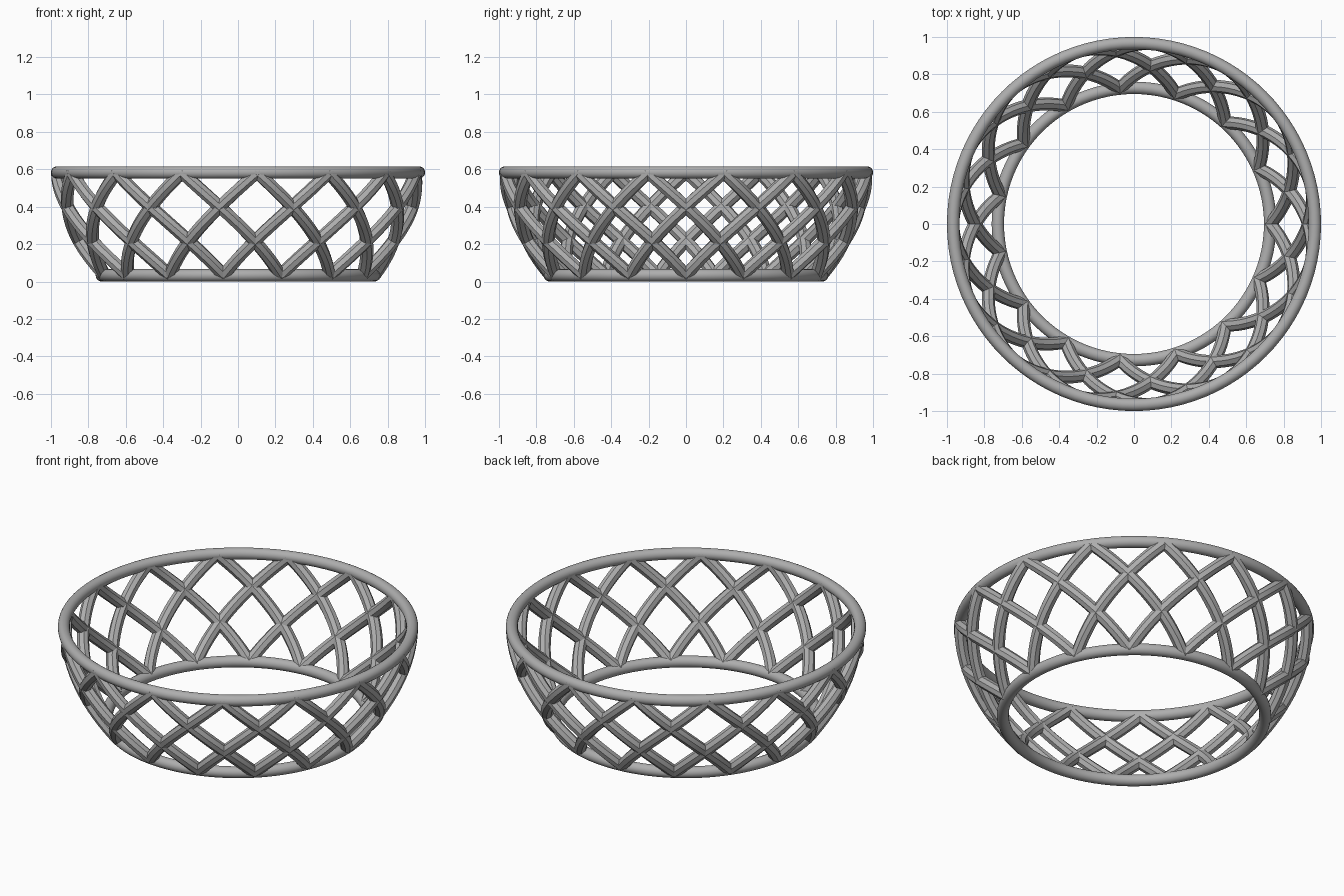
import bpy, bmesh, math
from mathutils import Vector

cube = bpy.data.objects.get("Cube")
if cube:
    bpy.data.objects.remove(cube, do_unlink=True)

STRANDS = 15            # strands leaning each way
STEPS = 18              # sections along a strand
SIDES = 8               # sides of a strand
TUBE = 0.033
BASE_R, BASE_Z = 0.728, 0.033
RIM_R, RIM_Z = 0.967, 0.583
SWEEP = math.radians(36)

grey = bpy.data.materials.new("plain_grey")
grey.use_nodes = True
colour = (0.42, 0.42, 0.42, 1)
grey.diffuse_color = colour
grey.node_tree.nodes["Principled BSDF"].inputs["Base Color"].default_value = colour


def finish(obj, angle):
    obj.data.materials.append(grey)
    bpy.ops.object.select_all(action='DESELECT')
    obj.select_set(True)
    bpy.context.view_layer.objects.active = obj
    bpy.ops.object.shade_smooth_by_angle(angle=math.radians(angle))


def ring(name, radius, z):
    bpy.ops.mesh.primitive_torus_add(major_radius=radius, minor_radius=TUBE,
                                     major_segments=96, minor_segments=20,
                                     location=(0, 0, z))
    obj = bpy.context.object
    obj.name = name
    finish(obj, 40)


def bowl_point(t, start, lean):
    """Point on the curved bowl wall, t running from base to rim."""
    radius = BASE_R + (RIM_R - BASE_R) * (1 - (1 - t) ** 1.75)
    a = start + lean * SWEEP * t
    return Vector((radius * math.cos(a), radius * math.sin(a),
                   BASE_Z + (RIM_Z - BASE_Z) * t))


def add_strand(bm, start, lean):
    """Sweep a faceted tube along the wall, keeping one side facing outward."""
    loops = []
    for i in range(STEPS + 1):
        t = i / STEPS
        p = bowl_point(t, start, lean)
        tangent = (bowl_point(min(t + 0.02, 1), start, lean)
                   - bowl_point(max(t - 0.02, 0), start, lean)).normalized()
        out = Vector((p.x, p.y, 0)).normalized()
        out = (out - tangent * out.dot(tangent)).normalized()
        side = tangent.cross(out)
        loop = []
        for k in range(SIDES):
            a = math.tau * (k + 0.5) / SIDES
            loop.append(bm.verts.new(p + (out * math.cos(a) + side * math.sin(a)) * TUBE * 1.05))
        loops.append(loop)
    for low, high in zip(loops, loops[1:]):
        for k in range(SIDES):
            n = (k + 1) % SIDES
            bm.faces.new((low[k], low[n], high[n], high[k]))
    bm.faces.new(loops[0][::-1])
    bm.faces.new(loops[-1])


def lattice(name, lean):
    bm = bmesh.new()
    for i in range(STRANDS):
        add_strand(bm, math.tau * i / STRANDS, lean)
    bmesh.ops.recalc_face_normals(bm, faces=bm.faces)
    mesh = bpy.data.meshes.new(name)
    bm.to_mesh(mesh)
    bm.free()
    obj = bpy.data.objects.new(name, mesh)
    bpy.context.collection.objects.link(obj)
    finish(obj, 30)


# Rings at the base and the rim
ring("base_ring", BASE_R, BASE_Z)
ring("rim_ring", RIM_R, RIM_Z)

# Crossing strands of the wall
lattice("left_leaning_strands", 1)
lattice("right_leaning_strands", -1)
